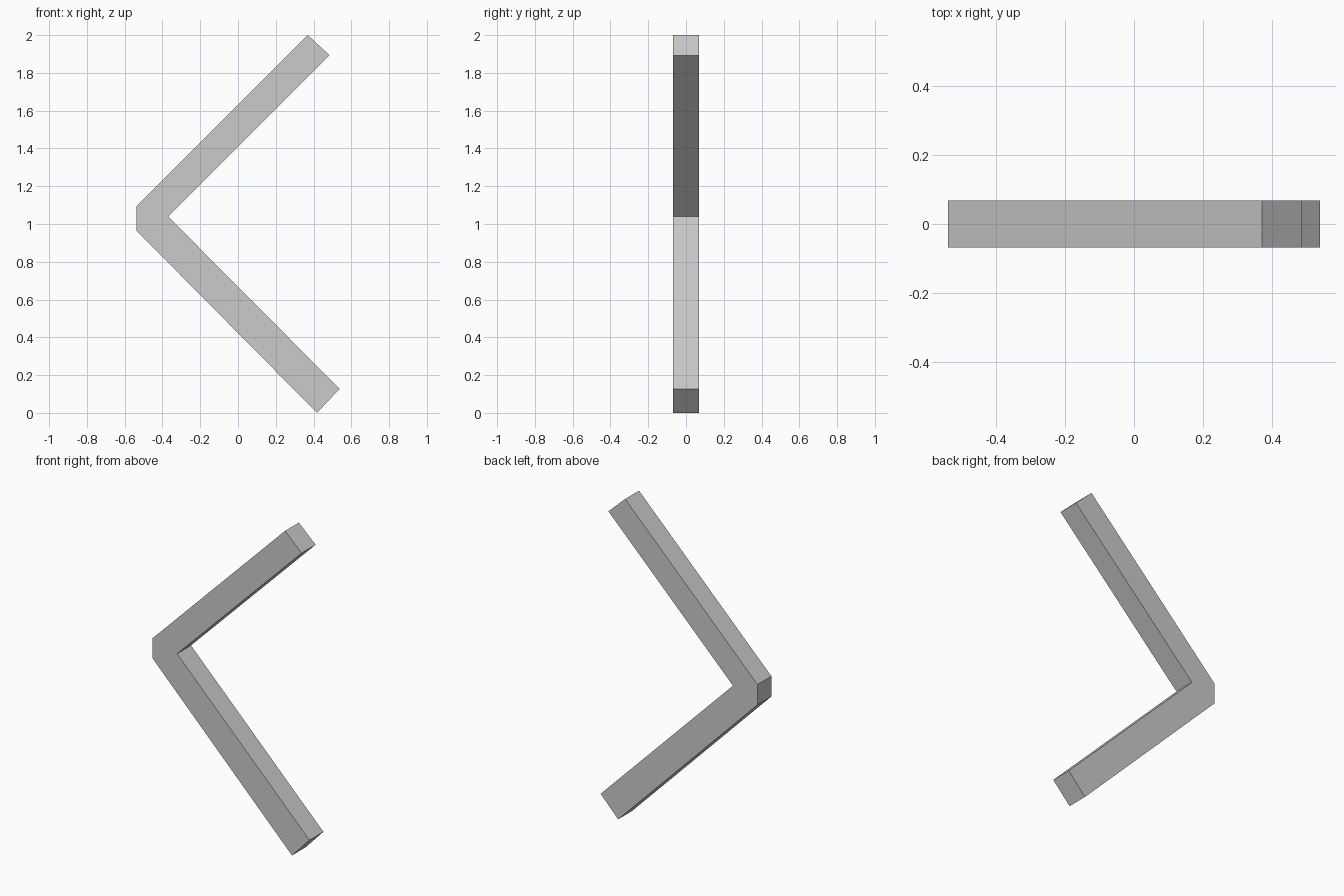
import bpy
import bmesh

if "Cube" in bpy.data.objects:
    bpy.data.objects.remove(bpy.data.objects["Cube"])

HALF_DEPTH = 0.068

# Chevron outline in the x-z plane: two straight arms and a clipped elbow
OUTLINE = [(0.418, 0.0), (0.538, 0.127), (-0.37, 1.04), (0.485, 1.893),
           (0.37, 2.0), (-0.538, 1.092), (-0.538, 0.966)]


def extruded_profile(name, points, half_depth):
    bm = bmesh.new()
    face = bm.faces.new([bm.verts.new((x, -half_depth, z)) for x, z in points])
    result = bmesh.ops.extrude_face_region(bm, geom=[face], use_keep_orig=True)
    moved = [g for g in result["geom"] if isinstance(g, bmesh.types.BMVert)]
    bmesh.ops.translate(bm, verts=moved, vec=(0, 2 * half_depth, 0))
    bmesh.ops.recalc_face_normals(bm, faces=bm.faces)
    mesh = bpy.data.meshes.new(name)
    bm.to_mesh(mesh)
    bm.free()
    obj = bpy.data.objects.new(name, mesh)
    bpy.context.collection.objects.link(obj)
    return obj


# Bent bar
extruded_profile("chevron_bar", OUTLINE, HALF_DEPTH)
